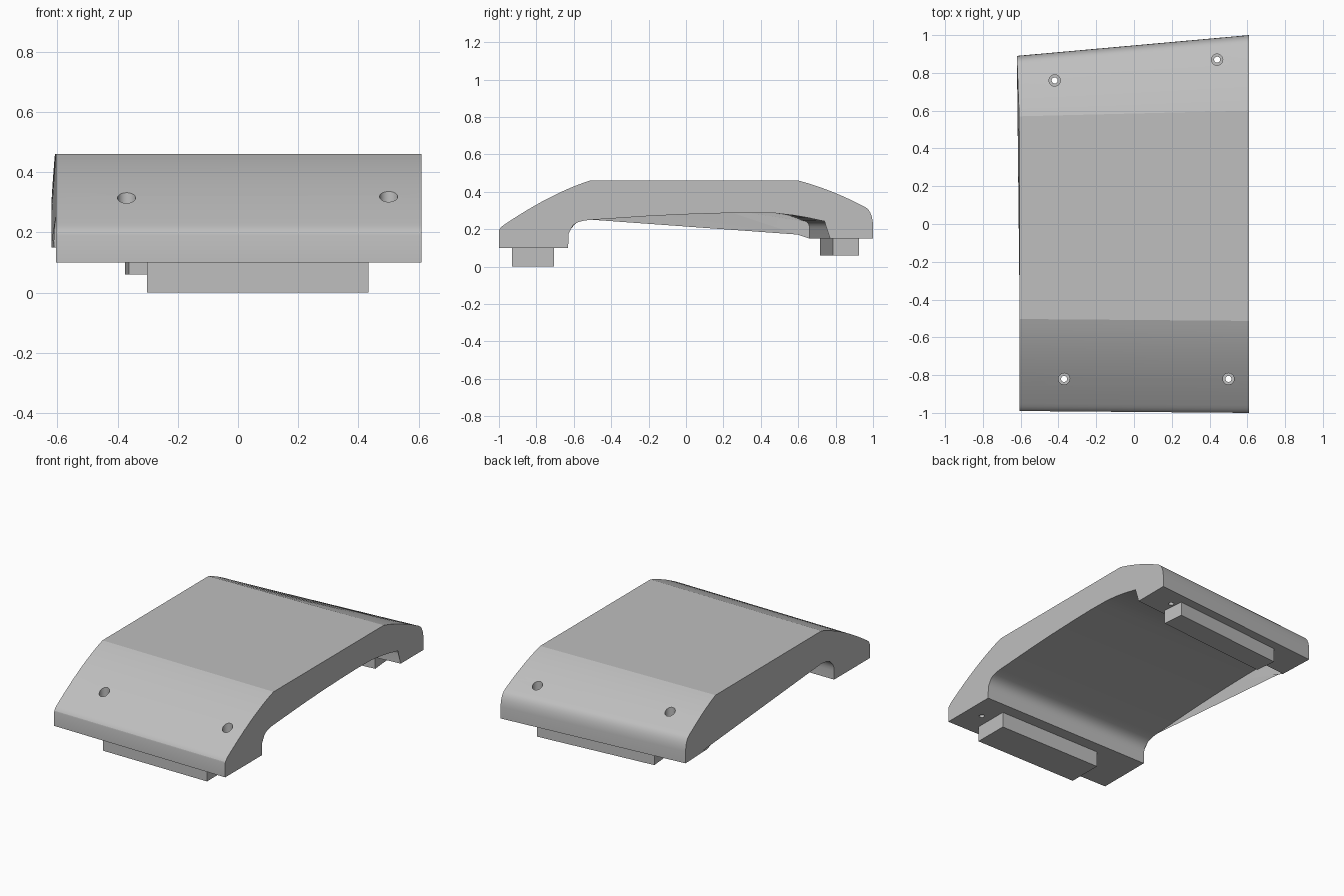
import bpy, bmesh, math
from mathutils import Matrix, Vector

cube = bpy.data.objects.get("Cube")
if cube:
    bpy.data.objects.remove(cube, do_unlink=True)

grey = bpy.data.materials.new("plain grey")
grey.use_nodes = True
COLOUR = (0.52, 0.52, 0.52, 1)
grey.diffuse_color = COLOUR
grey.node_tree.nodes["Principled BSDF"].inputs["Base Color"].default_value = COLOUR


def make_object(name, bm):
    bmesh.ops.recalc_face_normals(bm, faces=bm.faces)
    mesh = bpy.data.meshes.new(name)
    bm.to_mesh(mesh)
    bm.free()
    mesh.materials.append(grey)
    obj = bpy.data.objects.new(name, mesh)
    bpy.context.collection.objects.link(obj)
    return obj


def bend(a, b, c, steps=8):
    """Quadratic curve from a to c, pulled towards b."""
    a, b, c = Vector(a), Vector(b), Vector(c)
    ts = [i / steps for i in range(steps + 1)]
    return [a * (1 - t) ** 2 + b * 2 * t * (1 - t) + c * t * t for t in ts]


# Side profile as (y, z, skew): skew is how far y shifts on the right side
profile = [Vector((-1, 0.1, -0.01))]
profile += bend((-1, 0.19, -0.01), (-1, 0.202, -0.01), (-0.975, 0.222, -0.01), 4)
profile += bend((-0.96, 0.232, -0.01), (-0.715, 0.395, -0.01), (-0.513, 0.46, -0.01), 10)
profile += bend((0.6, 0.46, 0.03), (0.77, 0.415, 0.08), (0.945, 0.325, 0.11), 10)
profile += bend((0.955, 0.32, 0.11), (0.995, 0.3, 0.11), (1, 0.225, 0.11), 6)
profile += [Vector((1, 0.15, 0.11)), Vector((0.77, 0.15, 0.11))]
profile += bend((0.77, 0.205, 0.11), (0.77, 0.237, 0.11), (0.74, 0.243, 0.105), 6)
profile += bend((0.72, 0.246, 0.1), (0.6, 0.275, 0.035), (0.48, 0.285, 0), 8)
profile += bend((0.42, 0.288, 0), (0, 0.288, 0), (-0.5, 0.25, 0), 10)
profile += bend((-0.525, 0.248, 0), (-0.63, 0.24, 0), (-0.63, 0.155, 0), 8)
profile += [Vector((-0.63, 0.1, 0))]

# Body lofted between the two side profiles
bm = bmesh.new()
left, right = [], []
for y, z, skew in profile:
    far_y = y - skew
    flare = 0.015 * max(0, (far_y - 0.5) / 0.39)
    left.append(bm.verts.new((0.61, y, z)))
    right.append(bm.verts.new((-0.605 - flare, far_y, z)))
caps = [bm.faces.new(left), bm.faces.new(right)]
for i in range(len(left)):
    j = (i + 1) % len(left)
    bm.faces.new((left[i], left[j], right[j], right[i]))
bmesh.ops.triangulate(bm, faces=caps)
body = make_object("bridge_body", bm)


def drill(x, y, radius, bottom):
    """Cut a round vertical hole from above down to the given height."""
    bm = bmesh.new()
    bmesh.ops.create_cone(bm, cap_ends=True, segments=32, radius1=radius, radius2=radius,
                          depth=1, matrix=Matrix.Translation((x, y, bottom + 0.5)))
    cutter = make_object("hole_cutter", bm)
    cutter.hide_render = True
    mod = body.modifiers.new("hole", 'BOOLEAN')
    mod.object, mod.operation, mod.solver = cutter, 'DIFFERENCE', 'EXACT'
    bpy.context.view_layer.objects.active = body
    bpy.ops.object.modifier_apply(modifier=mod.name)
    bpy.data.objects.remove(cutter, do_unlink=True)


# Counterbored screw holes
for x, y, seat in ((-0.37, -0.82, 0.22), (0.5, -0.82, 0.22),
                   (-0.42, 0.76, 0.27), (0.44, 0.87, 0.27)):
    drill(x, y, 0.03, seat)
    drill(x, y, 0.016, -0.2)


def tenon(name, centre, size, turn=0):
    """Rectangular block under a foot."""
    bm = bmesh.new()
    bmesh.ops.create_cube(bm, size=1, matrix=Matrix.Translation(centre)
                          @ Matrix.Rotation(turn, 4, 'Z')
                          @ Matrix.Diagonal((*size, 1)))
    return make_object(name, bm)


tenon("front_tenon", (0.065, -0.818, 0.052), (0.735, 0.225, 0.104))
tenon("rear_tenon", (0.022, 0.82, 0.107), (0.785, 0.14, 0.094), math.atan2(0.11, 1.23))

# Smooth the curved surfaces, keeping creases sharp
bpy.ops.object.select_all(action='DESELECT')
body.select_set(True)
bpy.context.view_layer.objects.active = body
bpy.ops.object.shade_smooth_by_angle(angle=math.radians(14))
